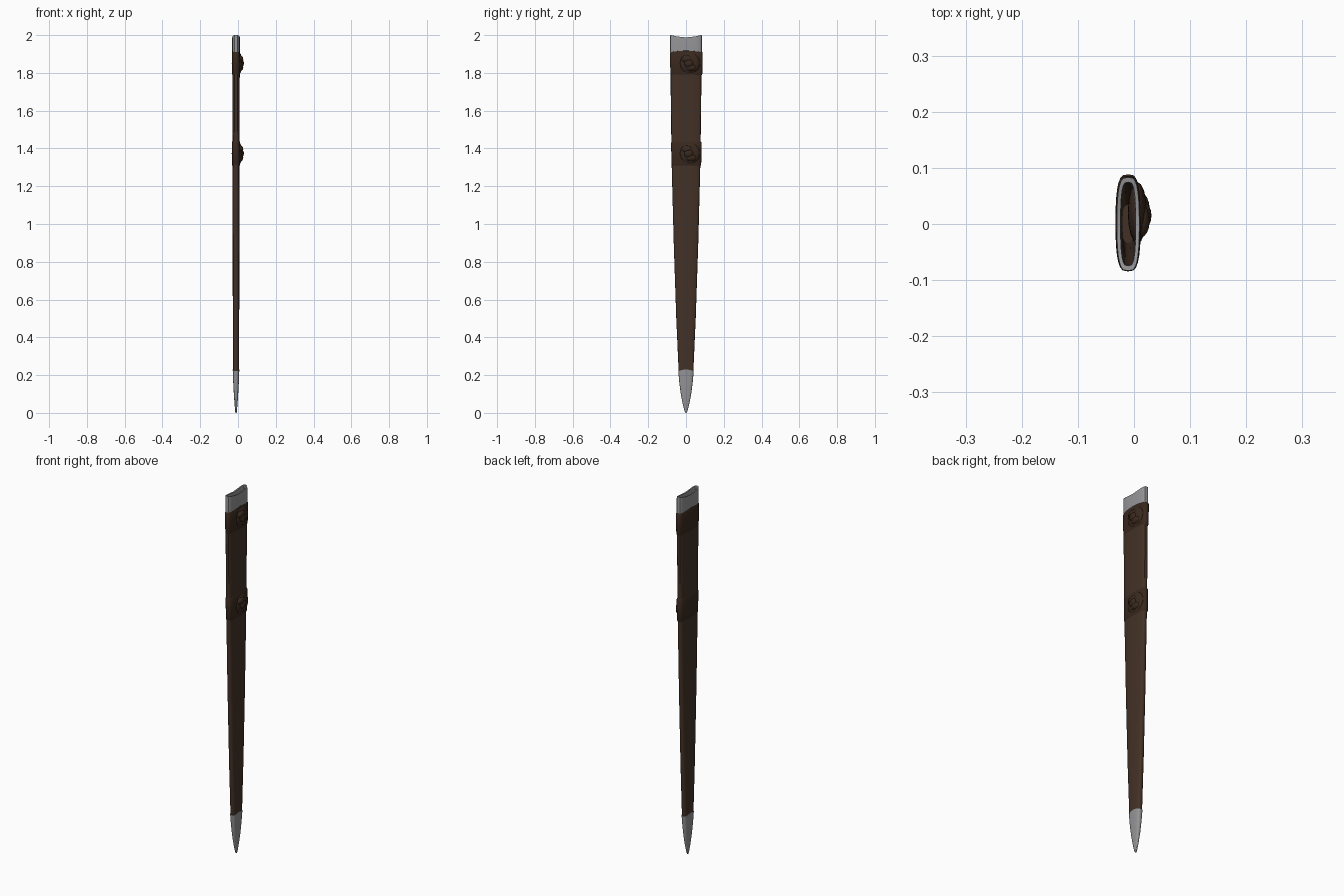
import bpy, bmesh, math

if "Cube" in bpy.data.objects:
    bpy.data.objects.remove(bpy.data.objects["Cube"])

CX = -0.0105   # the scabbard axis sits slightly left of the loops


def material(name, rgb):
    m = bpy.data.materials.new(name)
    m.diffuse_color = (*rgb, 1)
    m.use_nodes = True
    m.node_tree.nodes["Principled BSDF"].inputs["Base Color"].default_value = m.diffuse_color
    return m


LEATHER = material("brown_leather", (0.056, 0.031, 0.019))
STRAP = material("dark_strap_leather", (0.042, 0.022, 0.013))
METAL = material("grey_steel", (0.30, 0.30, 0.31))


def finish(name, bm, mat, angle=40):
    bmesh.ops.recalc_face_normals(bm, faces=bm.faces)
    me = bpy.data.meshes.new(name)
    bm.to_mesh(me)
    bm.free()
    ob = bpy.data.objects.new(name, me)
    bpy.context.collection.objects.link(ob)
    me.materials.append(mat)
    bpy.ops.object.select_all(action='DESELECT')
    ob.select_set(True)
    bpy.context.view_layer.objects.active = ob
    bpy.ops.object.shade_smooth_by_angle(angle=math.radians(angle))
    return ob


def section(hx, hy, n=28):
    """Flattened oval: flat broad faces with rounded narrow edges."""
    pts = []
    for i in range(n):
        a = 2 * math.pi * i / n
        c, s = math.cos(a), math.sin(a)
        pts.append((hx * math.copysign(abs(c) ** 0.55, c),
                    hy * math.copysign(abs(s) ** 0.8, s)))
    return pts


def loft(name, rings, mat, closed=False, cap_start=False, cap_end=False, yoff=0):
    """rings: (z, half thickness, half width, dip in the middle of the face)."""
    bm = bmesh.new()
    loops = []
    for z, hx, hy, dip in rings:
        loops.append([bm.verts.new((CX + x, y + yoff,
                                    z - dip * (1 - min(1, abs(y) / hy) ** 1.5)))
                      for x, y in section(hx, hy)])
    pairs = list(zip(loops, loops[1:]))
    if closed:
        pairs.append((loops[-1], loops[0]))
    for a, b in pairs:
        for i in range(len(a)):
            j = (i + 1) % len(a)
            bm.faces.new((a[i], a[j], b[j], b[i]))
    if cap_start:
        bm.faces.new(loops[0])
    if cap_end:
        bm.faces.new(loops[-1])
    return finish(name, bm, mat)


# Hollow leather body, outer wall up and inner wall down
loft("scabbard_body", [
    (0.20, 0.0160, 0.038, 0), (0.50, 0.0170, 0.0515, 0),
    (0.90, 0.0180, 0.065, 0), (1.30, 0.0190, 0.0755, 0),
    (1.60, 0.0195, 0.080, 0), (1.93, 0.0200, 0.083, 0),
    (1.93, 0.0130, 0.074, 0), (1.30, 0.0120, 0.066, 0),
    (0.30, 0.0100, 0.034, 0)], LEATHER, cap_start=True, cap_end=True)

# Steel throat with a dipped rim
loft("throat_fitting", [
    (1.910, 0.0208, 0.0840, -0.008), (1.990, 0.0208, 0.0840, 0.011),
    (2.000, 0.0200, 0.0832, 0.012), (1.999, 0.0135, 0.0745, 0.012),
    (1.910, 0.0130, 0.0735, 0)], METAL, closed=True)

# Steel tip
loft("tip_chape", [
    (0.000, 0.0035, 0.0035, 0), (0.012, 0.0050, 0.0085, 0),
    (0.050, 0.0080, 0.0180, 0), (0.100, 0.0115, 0.0275, 0),
    (0.160, 0.0148, 0.0355, 0), (0.222, 0.0175, 0.0410, -0.008),
    (0.222, 0.0155, 0.0375, -0.008)], METAL, cap_start=True, cap_end=True)


def blob(name, x, y, z, rx, ry, rz, mat=STRAP):
    bm = bmesh.new()
    bmesh.ops.create_uvsphere(bm, u_segments=16, v_segments=10, radius=1)
    for v in bm.verts:
        v.co = (x + v.co.x * rx, y + v.co.y * ry, z + v.co.z * rz)
    return finish(name, bm, mat, 60)


# Two wrapped straps, each with a knotted boss on the right face
for tag, z0, z1, hy in (("upper", 1.790, 1.912, 0.0860),
                        ("lower", 1.310, 1.437, 0.0800)):
    h = z1 - z0
    loft(tag + "_strap", [
        (z0, 0.0195, hy - 0.004, 0), (z0 + 0.006, 0.0222, hy - 0.0015, 0),
        (z0 + h * 0.5, 0.0226, hy, 0),
        (z1 - 0.006, 0.0222, hy + 0.0005, 0), (z1, 0.0195, hy - 0.003, 0)],
        STRAP, yoff=0.002)
    zm = (z0 + z1) / 2
    blob(tag + "_knot_base", 0.006, 0.020, zm, 0.017, 0.055, 0.056)
    blob(tag + "_knot_wrap_top", 0.012, 0.006, zm + 0.022, 0.016, 0.030, 0.020)
    blob(tag + "_knot_wrap_bottom", 0.012, 0.026, zm - 0.022, 0.016, 0.030, 0.020)
    blob(tag + "_knot_centre", 0.014, 0.015, zm, 0.0172, 0.026, 0.024)
